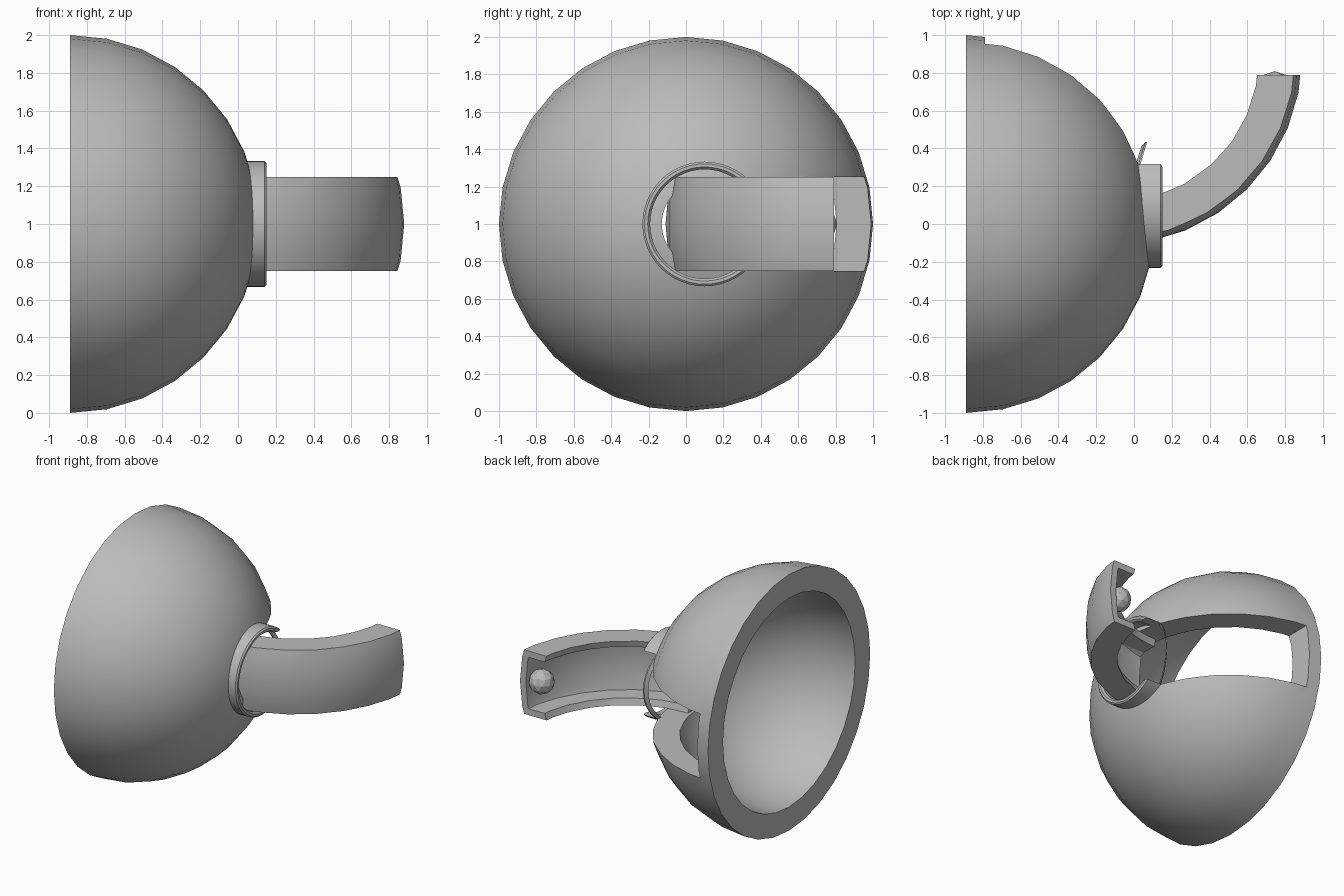
import bpy, bmesh, math
from mathutils import Matrix, Vector

if "Cube" in bpy.data.objects:
    bpy.data.objects.remove(bpy.data.objects["Cube"])

grey = bpy.data.materials.new("plain grey")
grey.diffuse_color = (0.5, 0.5, 0.5, 1)
grey.use_nodes = True
grey.node_tree.nodes["Principled BSDF"].inputs["Base Color"].default_value = grey.diffuse_color


def finish(name, bm):
    bmesh.ops.recalc_face_normals(bm, faces=bm.faces)
    me = bpy.data.meshes.new(name)
    bm.to_mesh(me)
    bm.free()
    me.materials.append(grey)
    ob = bpy.data.objects.new(name, me)
    bpy.context.collection.objects.link(ob)
    return ob


def lathe(name, profile, n=32, cy=0.0, cz=0.0):
    """Turn a closed (x, radius) profile round the x direction."""
    bm = bmesh.new()
    rings = []
    for x, r in profile:
        if r < 1e-6:
            rings.append([bm.verts.new((x, cy, cz))] * n)
        else:
            rings.append([bm.verts.new((x, cy + r * math.sin(2 * math.pi * i / n),
                                        cz + r * math.cos(2 * math.pi * i / n))) for i in range(n)])
    for a, b in zip(rings, rings[1:] + rings[:1]):
        for i in range(n):
            j = (i + 1) % n
            vs = list(dict.fromkeys([a[i], a[j], b[j], b[i]]))
            if len(vs) > 2:
                bm.faces.new(vs)
    return finish(name, bm)


def shell(name, ro, ri):
    """Half-sphere shell, pole at +x."""
    arc = [math.pi / 2 * i / 8 for i in range(8)]
    outer = [(ro * math.sin(a), ro * math.cos(a)) for a in arc] + [(ro, 0)]
    inner = [(ri, 0)] + [(ri * math.sin(a), ri * math.cos(a)) for a in reversed(arc)]
    return lathe(name, outer + inner)


def box(lo, hi):
    bm = bmesh.new()
    bmesh.ops.create_cube(bm, size=1)
    for v in bm.verts:
        v.co = Vector([(l + h) / 2 + c * (h - l) for l, h, c in zip(lo, hi, v.co)])
    return finish("cutter", bm)


def boolean(ob, cutter, op):
    m = ob.modifiers.new("cut", 'BOOLEAN')
    m.operation, m.solver, m.object = op, 'EXACT', cutter
    bpy.context.view_layer.objects.active = ob
    bpy.ops.object.modifier_apply(modifier=m.name)
    bpy.data.objects.remove(cutter)


def smooth(ob):
    bpy.ops.object.select_all(action='DESELECT')
    ob.select_set(True)
    bpy.context.view_layer.objects.active = ob
    bpy.ops.object.shade_smooth_by_angle(angle=math.radians(30))


RI, W = 0.815, 0.25
SLIT = ((0.1, 0.01, -W), (1.2, 1.2, W))

# dome with the slit and the bore under the collar
dome = shell("dome", 1.0, RI)
boolean(dome, box(*SLIT), 'DIFFERENCE')
bore = lathe("cutter", [(0.5, 0), (0.5, 0.23), (1.2, 0.23), (1.2, 0)], 32, 0.1)
boolean(dome, bore, 'DIFFERENCE')
dome.data.transform(Matrix.Translation((-0.89, 0, 1)))

# swung-out shutter: the slice from the slit, hollowed to a channel
shutter = shell("shutter", 1.0, RI)
boolean(shutter, box(*SLIT), 'INTERSECT')
hollow = shell("cutter", 0.95, 0.6)
boolean(hollow, box((-0.2, -0.3, -0.2), (1.2, 1.2, 0.2)), 'INTERSECT')
boolean(shutter, hollow, 'DIFFERENCE')
shutter.data.transform(Matrix.Translation((-0.11, 0.89, 1)) @ Matrix.Rotation(-math.pi / 2, 4, 'Z'))

# collar round the pole, opened where the slit passes
collar = lathe("collar", [(0.0, 0.333), (0.14, 0.333), (0.15, 0.322), (0.15, 0.305),
                          (0.135, 0.292), (0.0, 0.292)], 48, 0.1, 1.0)
boolean(collar, box((-0.3, 0.1, 1 - W), (0.4, 0.8, 1 + W)), 'DIFFERENCE')

# thin sliver of collar bridging the slit
bm = bmesh.new()
rows = []
for i in range(13):
    t = math.radians(-50 + 100 * i / 12)
    x = 0.025 + (math.cos(t) - 0.66) * 0.1
    rows.append([bm.verts.new((x + dx, 0.1 + r * math.cos(t), 1 + r * math.sin(t)))
                 for dx, r in ((-0.01, 0.31), (0.01, 0.333), (0.0, 0.333), (-0.02, 0.31))])
for a, b in zip(rows, rows[1:]):
    for k in range(4):
        bm.faces.new((a[k], a[(k + 1) % 4], b[(k + 1) % 4], b[k]))
bm.faces.new(rows[0])
bm.faces.new(rows[-1])
sliver = finish("collar_sliver", bm)

for ob in (dome, shutter, collar, sliver):
    smooth(ob)

# faceted ball held in the end of the shutter
bm = bmesh.new()
bmesh.ops.create_icosphere(bm, subdivisions=2, radius=0.094,
                           matrix=Matrix.Translation((0.745, 0.715, 1)))
finish("ball", bm)
